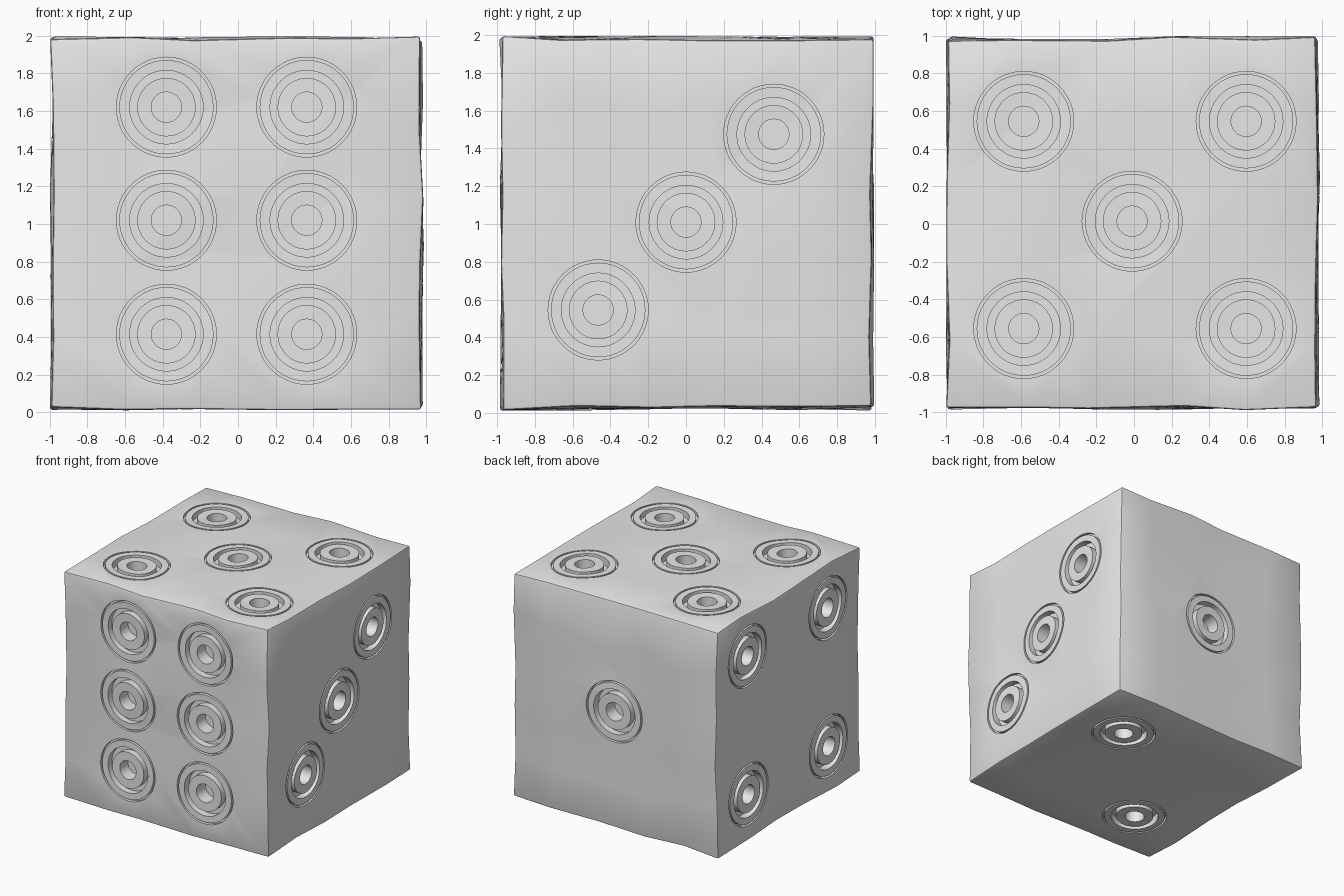
import bpy, bmesh, math, random
from mathutils import Vector, Matrix

if "Cube" in bpy.data.objects:
    bpy.data.objects.remove(bpy.data.objects["Cube"])
random.seed(7)

stone = bpy.data.materials.new("plain grey")
stone.use_nodes = True
stone.diffuse_color = (0.8, 0.8, 0.8, 1)
stone.node_tree.nodes["Principled BSDF"].inputs["Base Color"].default_value = (0.8, 0.8, 0.8, 1)


def add_object(name, bm):
    mesh = bpy.data.meshes.new(name)
    bmesh.ops.recalc_face_normals(bm, faces=bm.faces)
    bm.to_mesh(mesh)
    bm.free()
    mesh.materials.append(stone)
    obj = bpy.data.objects.new(name, mesh)
    bpy.context.collection.objects.link(obj)
    return obj


# Die body: a cube with slightly uneven, hand-cut sides
bm = bmesh.new()
bmesh.ops.create_cube(bm, size=1.96)
bmesh.ops.subdivide_edges(bm, edges=bm.edges[:], cuts=4, use_grid_fill=True)
for v in bm.verts:
    for axis in range(3):
        if abs(v.co[axis]) > 0.97:
            v.co[axis] += random.uniform(-0.013, 0.013)
        else:
            v.co[axis] += random.uniform(-0.08, 0.08)
bmesh.ops.triangulate(bm, faces=bm.faces[:])
bmesh.ops.translate(bm, verts=bm.verts, vec=(-0.006, 0.004, 1.004))
body = add_object("die_body", bm)
bevel = body.modifiers.new("worn_edges", "BEVEL")
bevel.width = 0.014
bevel.segments = 2
bevel.limit_method = "ANGLE"
bevel.angle_limit = math.radians(50)


# Pip cutter: two ring grooves around a round hole
def add_ring(bm, frame, inner, outer, depth, sides=48):
    loops = []
    for radius, height in ((outer, 0.05), (outer, -depth), (inner, -depth), (inner, 0.05)):
        loops.append([bm.verts.new(frame @ Vector((radius * math.cos(a), radius * math.sin(a), height)))
                      for a in (math.tau * i / sides for i in range(sides))])
    for k in range(4):
        a, b = loops[k], loops[(k + 1) % 4]
        for i in range(sides):
            j = (i + 1) % sides
            bm.faces.new((a[i], a[j], b[j], b[i]))


def add_pip(bm, normal, place):
    turn = Vector(normal).to_track_quat("Z", "Y").to_matrix().to_4x4()
    frame = Matrix.Translation(place) @ turn
    add_ring(bm, frame, 0.25, 0.265, 0.03)
    add_ring(bm, frame, 0.155, 0.195, 0.06)
    bmesh.ops.create_cone(bm, cap_ends=True, segments=48, radius1=0.08, radius2=0.08,
                          depth=0.17, matrix=frame @ Matrix.Translation((0, 0, -0.035)))


# Pips of each side
lo, hi = 0.025, 1.985
front = [(x, -0.975, z) for x in (-0.38, 0.365) for z in (0.415, 1.02, 1.62)]
right = [(0.975, t, 1.01 + t) for t in (-0.465, 0, 0.465)]
top = [(x, y, hi) for x in (-0.585, 0.595) for y in (-0.555, 0.545)] + [(-0.01, 0.015, hi)]
left = [(-0.985, y, z) for y in (-0.55, 0.55) for z in (0.41, 1.61)]
back = [(0, 0.985, 1.03)]
bottom = [(0.5, 0.46, lo), (-0.45, -0.53, lo)]

bm = bmesh.new()
for normal, places in (((0, -1, 0), front), ((1, 0, 0), right), ((0, 0, 1), top),
                       ((-1, 0, 0), left), ((0, 1, 0), back), ((0, 0, -1), bottom)):
    for place in places:
        add_pip(bm, normal, place)
cutter = add_object("pip_cutter", bm)
cutter.hide_render = True
cutter.hide_set(True)
cutter.display_type = "WIRE"

cut = body.modifiers.new("pips", "BOOLEAN")
cut.operation = "DIFFERENCE"
cut.solver = "EXACT"
cut.object = cutter

# Bake the cuts, drop the cutter and smooth the soft slopes
bpy.context.view_layer.update()
final = bpy.data.meshes.new_from_object(body.evaluated_get(bpy.context.evaluated_depsgraph_get()))
body.modifiers.clear()
body.data = final
bpy.data.objects.remove(cutter)
bpy.ops.object.select_all(action="DESELECT")
body.select_set(True)
bpy.context.view_layer.objects.active = body
bpy.ops.object.shade_smooth_by_angle(angle=math.radians(30))
